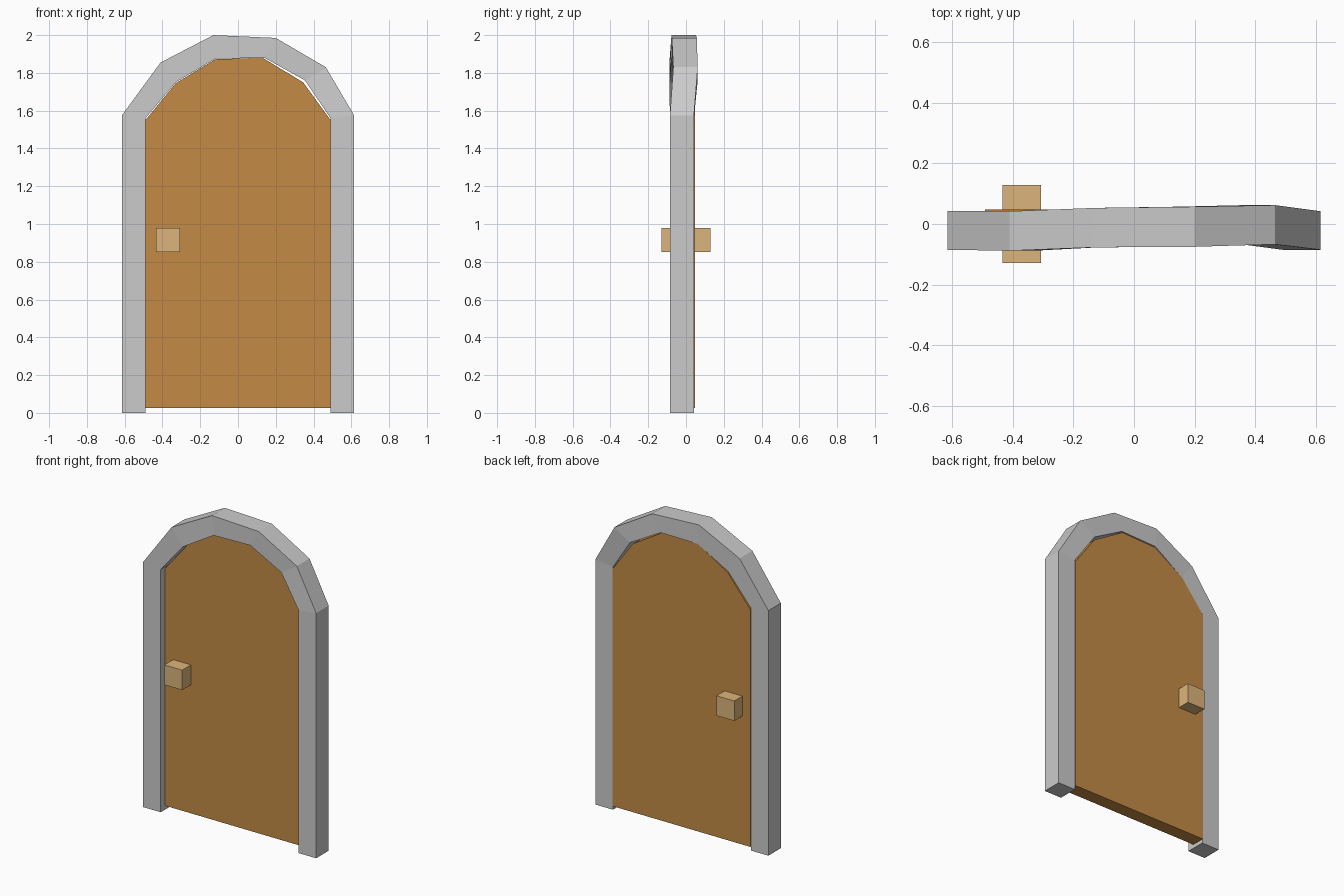
import bpy, bmesh

if "Cube" in bpy.data.objects:
    bpy.data.objects.remove(bpy.data.objects["Cube"])


def finish(name, bm, color=None):
    bmesh.ops.recalc_face_normals(bm, faces=bm.faces)
    mesh = bpy.data.meshes.new(name)
    bm.to_mesh(mesh)
    bm.free()
    obj = bpy.data.objects.new(name, mesh)
    bpy.context.collection.objects.link(obj)
    if color:
        mat = bpy.data.materials.new(name + "_wood")
        mat.diffuse_color = (*color, 1)
        mat.use_nodes = True
        mat.node_tree.nodes["Principled BSDF"].inputs["Base Color"].default_value = mat.diffuse_color
        mesh.materials.append(mat)
    return obj


# Stone frame: square section carried up one jamb, round the uneven arch, down the other
# each station: outer x, outer z, inner x, inner z, front y, back y
stations = [
    (-0.615, 0.0, -0.49, 0.0, -0.085, 0.042),
    (-0.615, 1.575, -0.49, 1.56, -0.085, 0.042),
    (-0.41, 1.855, -0.33, 1.75, -0.088, 0.042),
    (-0.13, 2.0, -0.12, 1.875, -0.077, 0.053),
    (0.20, 1.985, 0.14, 1.88, -0.075, 0.057),
    (0.465, 1.83, 0.355, 1.76, -0.067, 0.062),
    (0.615, 1.575, 0.49, 1.56, -0.085, 0.042),
    (0.615, 0.0, 0.49, 0.0, -0.085, 0.042),
]
bm = bmesh.new()
rings = []
for ox, oz, ix, iz, front, back in stations:
    corners = [(ox, front, oz), (ox, back, oz), (ix, back, iz), (ix, front, iz)]
    rings.append([bm.verts.new(c) for c in corners])
for a, b in zip(rings, rings[1:]):
    for i in range(4):
        j = (i + 1) % 4
        bm.faces.new((a[i], a[j], b[j], b[i]))
bm.faces.new(rings[0])
bm.faces.new(rings[-1])
finish("door_frame", bm)

# Door slab: arched outline extruded through its thickness
outline = [(-0.49, 0.025), (-0.49, 1.55), (-0.33, 1.745), (-0.12, 1.872),
           (0.13, 1.88), (0.345, 1.75), (0.49, 1.55), (0.49, 0.025)]
bm = bmesh.new()
face = bm.faces.new([bm.verts.new((x, -0.04, z)) for x, z in outline])
slab = bmesh.ops.extrude_face_region(bm, geom=[face])
bmesh.ops.translate(bm, vec=(0, 0.087, 0),
                    verts=[v for v in slab["geom"] if isinstance(v, bmesh.types.BMVert)])
finish("door", bm, (0.55, 0.26, 0.06))

# Block handle passing through the door
bm = bmesh.new()
bmesh.ops.create_cube(bm, size=1)
bmesh.ops.scale(bm, vec=(0.127, 0.258, 0.128), verts=bm.verts)
bmesh.ops.translate(bm, vec=(-0.37, 0, 0.915), verts=bm.verts)
finish("handle", bm, (0.72, 0.46, 0.2))
